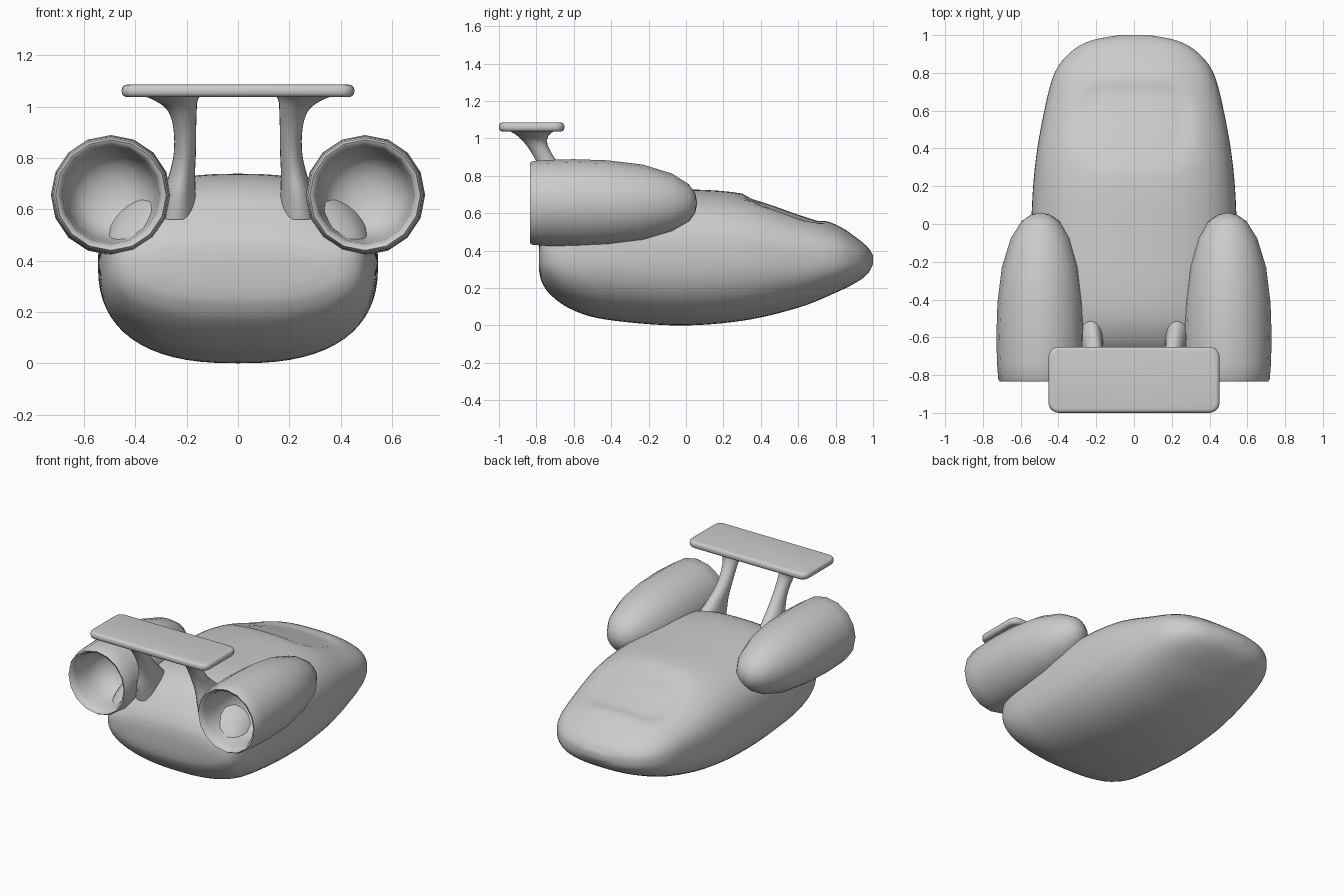
import bpy, bmesh, math
from mathutils import Matrix, Vector

cube = bpy.data.objects.get("Cube")
if cube:
    bpy.data.objects.remove(cube, do_unlink=True)


def finish(name, bm, angle=60):
    """Turn a bmesh into a smooth-shaded object."""
    bmesh.ops.recalc_face_normals(bm, faces=bm.faces[:])
    mesh = bpy.data.meshes.new(name)
    bm.to_mesh(mesh)
    bm.free()
    obj = bpy.data.objects.new(name, mesh)
    bpy.context.collection.objects.link(obj)
    bpy.ops.object.select_all(action='DESELECT')
    obj.select_set(True)
    bpy.context.view_layer.objects.active = obj
    bpy.ops.object.shade_smooth_by_angle(angle=math.radians(angle))
    return obj


def resample(rows, steps):
    """Smooth interpolation through rows of section parameters."""
    padded = [rows[0]] + rows + [rows[-1]]
    result = []
    for i in range(len(rows) - 1):
        a, b, c, d = (Vector(r) for r in padded[i:i + 4])
        for s in range(steps):
            t = s / steps
            result.append(b + (c - a) * t / 2 + (a * 2 - b * 5 + c * 4 - d) * t**2 / 2
                          + (b * 3 - a - c * 3 + d) * t**3 / 2)
    return result + [Vector(rows[-1])]


def power(value, exponent):
    return math.copysign(abs(value) ** (2 / exponent), value)


def loft(bm, rings):
    """Skin a list of closed rings and cap both ends."""
    loops = [[bm.verts.new(p) for p in ring] for ring in rings]
    count = len(loops[0])
    for low, high in zip(loops, loops[1:]):
        for i in range(count):
            j = (i + 1) % count
            bm.faces.new((low[i], low[j], high[j], high[i]))
    bm.faces.new(loops[0])
    bm.faces.new(loops[-1])


def angles(count):
    return [math.tau * i / count for i in range(count)]


def recess(x, y):
    """Depth of the shallow rounded panel on the sloping nose."""
    dx, dy = abs(x) - 0.17, abs(y - 0.53) - 0.08
    edge = math.hypot(max(dx, 0), max(dy, 0))
    t = min(max((0.15 - edge) / 0.06, 0), 1)
    return 0.018 * t * t * (3 - 2 * t)


# Body: sections along y as (y, half width, bottom, middle, top)
body_rows = [
    (-0.785, 0.34, 0.29, 0.38, 0.43),
    (-0.77, 0.43, 0.23, 0.38, 0.49),
    (-0.72, 0.49, 0.16, 0.38, 0.57),
    (-0.61, 0.525, 0.085, 0.38, 0.68),
    (-0.43, 0.54, 0.032, 0.39, 0.735),
    (-0.05, 0.545, 0.0, 0.39, 0.73),
    (0.3, 0.525, 0.025, 0.38, 0.705),
    (0.6, 0.475, 0.095, 0.37, 0.61),
    (0.8, 0.42, 0.175, 0.36, 0.54),
    (0.91, 0.335, 0.23, 0.355, 0.47),
    (0.97, 0.23, 0.275, 0.35, 0.42),
    (1.0, 0.08, 0.325, 0.35, 0.375),
]
bm = bmesh.new()
rings = []
for y, w, low, mid, top in resample(body_rows, 6):
    ring = []
    for a in angles(64):
        x = w * power(math.cos(a), 2.5)
        s = math.sin(a)
        z = mid + power(s, 2.5) * ((top - mid) if s > 0 else (mid - low))
        ring.append((x, y, z - (recess(x, y) if s > 0 else 0)))
    rings.append(ring)
loft(bm, rings)
finish("body", bm, 80)

# Engine pods: hollow turned shells, open towards the front, as (radius, y)
pod_profile = [
    (0, 0.06), (0.05, 0.05), (0.1, 0.015), (0.157, -0.075), (0.205, -0.23),
    (0.228, -0.42), (0.234, -0.6), (0.23, -0.74), (0.224, -0.82), (0.215, -0.835),
    (0.203, -0.83), (0.19, -0.79), (0.178, -0.7), (0.16, -0.62),
    (0.12, -0.57), (0.06, -0.545), (0, -0.54),
]
for side, label in ((1, "left"), (-1, "right")):
    bm = bmesh.new()
    points = [bm.verts.new((r, y, 0)) for r, y in pod_profile]
    edges = [bm.edges.new(pair) for pair in zip(points, points[1:])]
    bmesh.ops.spin(bm, geom=points + edges, cent=(0, 0, 0), axis=(0, 1, 0),
                   angle=math.tau, steps=16)
    bmesh.ops.remove_doubles(bm, verts=bm.verts[:], dist=0.0005)
    bmesh.ops.translate(bm, verts=bm.verts[:], vec=(side * 0.495, 0, 0.655))
    finish(label + "_engine_pod", bm, 70)

# Wing struts: flared columns as (z, centre x, half x, centre y, half y)
strut_rows = [
    (0.56, 0.24, 0.085, -0.57, 0.16),
    (0.66, 0.23, 0.066, -0.61, 0.14),
    (0.74, 0.217, 0.05, -0.655, 0.1),
    (0.82, 0.207, 0.043, -0.71, 0.066),
    (0.91, 0.207, 0.044, -0.765, 0.053),
    (0.98, 0.216, 0.055, -0.805, 0.062),
    (1.02, 0.238, 0.08, -0.82, 0.09),
    (1.045, 0.262, 0.115, -0.825, 0.13),
]
for side, label in ((1, "left"), (-1, "right")):
    bm = bmesh.new()
    loft(bm, [[(side * (x + hx * math.cos(a)), y + hy * math.sin(a), z)
               for a in angles(24)]
              for z, x, hx, y, hy in resample(strut_rows, 4)])
    finish(label + "_wing_strut", bm)

# Rear wing: flat slab with rounded corners and softened rims
bm = bmesh.new()
bmesh.ops.create_cube(bm, size=1, matrix=Matrix.Translation((0, -0.825, 1.061))
                      @ Matrix.Diagonal((0.906, 0.35, 0.048, 1)))
corners = [e for e in bm.edges if abs(e.verts[0].co.z - e.verts[1].co.z) > 0.01]
bmesh.ops.bevel(bm, geom=corners, offset=0.055, segments=5, profile=0.5, affect='EDGES')
rims = [e for e in bm.edges if abs(e.verts[0].co.z - e.verts[1].co.z) < 0.01]
bmesh.ops.bevel(bm, geom=rims, offset=0.02, segments=4, profile=0.5, affect='EDGES')
finish("rear_wing", bm)
